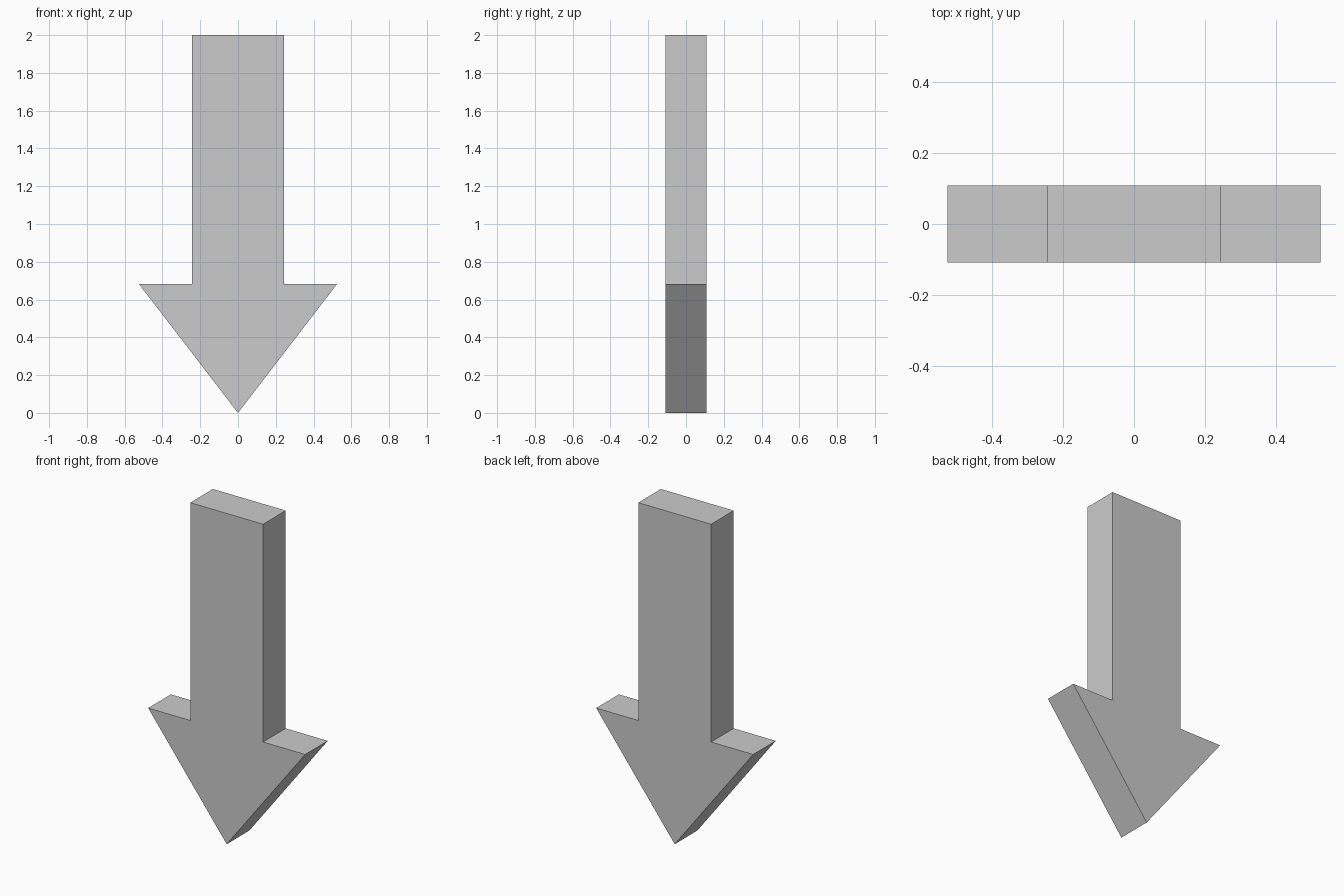
import bpy
import bmesh

if "Cube" in bpy.data.objects:
    bpy.data.objects.remove(bpy.data.objects["Cube"])

HALF_DEPTH = 0.108

# Right half of the arrow outline, from tip to top (x, z)
half = [(0.525, 0.683), (0.2435, 0.683), (0.2435, 2.0)]
outline = [(0, 0)] + half + [(-x, z) for x, z in reversed(half)]

# Solid arrow: extrude the outline front to back
bm = bmesh.new()
front = bm.faces.new([bm.verts.new((x, -HALF_DEPTH, z)) for x, z in outline])
ext = bmesh.ops.extrude_face_region(bm, geom=[front], use_keep_orig=True)
moved = [g for g in ext["geom"] if isinstance(g, bmesh.types.BMVert)]
bmesh.ops.translate(bm, verts=moved, vec=(0, 2 * HALF_DEPTH, 0))
bmesh.ops.recalc_face_normals(bm, faces=bm.faces)

mesh = bpy.data.meshes.new("down_arrow")
bm.to_mesh(mesh)
bm.free()
arrow = bpy.data.objects.new("down_arrow", mesh)
bpy.context.collection.objects.link(arrow)
